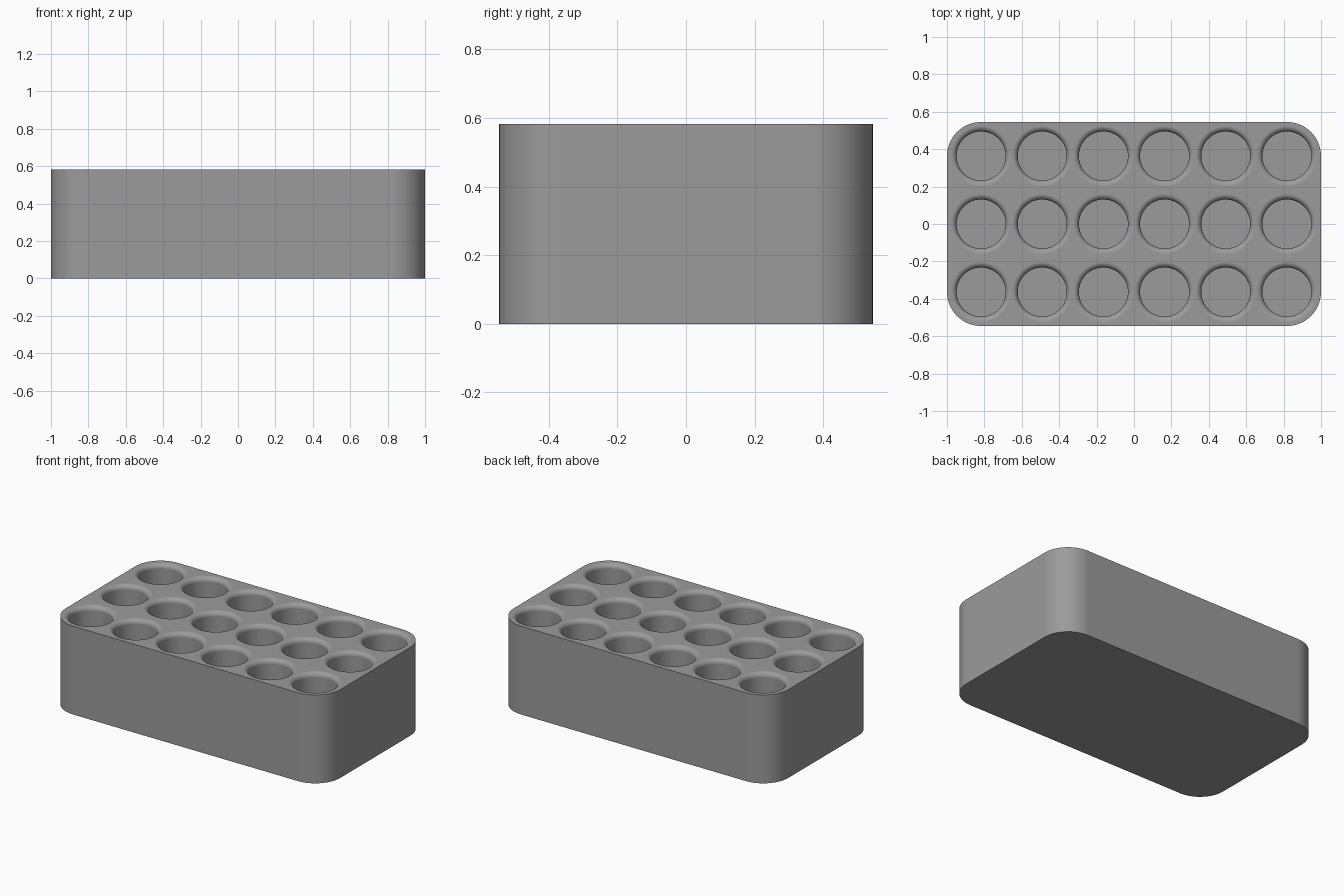
import bpy, bmesh, math

if "Cube" in bpy.data.objects:
    bpy.data.objects.remove(bpy.data.objects["Cube"], do_unlink=True)

HALF_X, HALF_Y, HEIGHT, CORNER = 1.0, 0.545, 0.582, 0.182
HOLE_R, FILLET, FLOOR = 0.131, 0.03, 0.037
STEP_X, STEP_Y = 0.327, 0.3636
SIDES, ARC = 64, 8

# Single grey plastic
grey = bpy.data.materials.new("grey plastic")
grey.use_nodes = True
colour = (0.33, 0.33, 0.33, 1)
grey.diffuse_color = colour
grey.node_tree.nodes["Principled BSDF"].inputs["Base Color"].default_value = colour


def make_object(name, bm):
    bmesh.ops.recalc_face_normals(bm, faces=bm.faces)
    mesh = bpy.data.meshes.new(name)
    bm.to_mesh(mesh)
    bm.free()
    mesh.materials.append(grey)
    obj = bpy.data.objects.new(name, mesh)
    bpy.context.collection.objects.link(obj)
    return obj


# Block: rounded rectangle pulled up to full height
bm = bmesh.new()
outline = []
for quarter, (sx, sy) in enumerate([(1, 1), (-1, 1), (-1, -1), (1, -1)]):
    for i in range(17):
        a = math.pi / 2 * (quarter + i / 16)
        outline.append(bm.verts.new((sx * (HALF_X - CORNER) + CORNER * math.cos(a),
                                     sy * (HALF_Y - CORNER) + CORNER * math.sin(a), 0)))
base = bm.faces.new(outline)
top = bmesh.ops.extrude_face_region(bm, geom=[base], use_keep_orig=True)["geom"]
bmesh.ops.translate(bm, vec=(0, 0, HEIGHT),
                    verts=[v for v in top if isinstance(v, bmesh.types.BMVert)])
block = make_object("holder_block", bm)

# Hole profile: flat floor, straight wall, rounded rim, straight exit above the block
profile = [(HOLE_R, FLOOR)]
for i in range(ARC + 1):
    a = math.pi / 2 * i / ARC
    profile.append((HOLE_R + FILLET * (1 - math.cos(a)),
                    HEIGHT - FILLET + FILLET * math.sin(a)))
profile.append((HOLE_R + FILLET, HEIGHT + 0.1))

# Cutter: a grid of lathed plugs
bm = bmesh.new()
for col in range(6):
    for row in range(3):
        cx, cy = (col - 2.5) * STEP_X, (row - 1) * STEP_Y
        rings = [[bm.verts.new((cx + r * math.cos(math.tau * s / SIDES),
                                cy + r * math.sin(math.tau * s / SIDES), z))
                  for s in range(SIDES)] for r, z in profile]
        bm.faces.new(rings[0][::-1])
        bm.faces.new(rings[-1])
        for low, high in zip(rings, rings[1:]):
            for s in range(SIDES):
                t = (s + 1) % SIDES
                bm.faces.new((low[s], low[t], high[t], high[s]))
cutter = make_object("hole_cutter", bm)
cutter.hide_render = True

# Sink the holes, then drop the cutter
cut = block.modifiers.new("holes", 'BOOLEAN')
cut.operation = 'DIFFERENCE'
cut.solver = 'EXACT'
cut.object = cutter
bpy.ops.object.select_all(action='DESELECT')
bpy.context.view_layer.objects.active = block
block.select_set(True)
bpy.ops.object.modifier_apply(modifier=cut.name)
bpy.data.objects.remove(cutter, do_unlink=True)

# Smooth walls and rims, keep the outer edges crisp
bpy.ops.object.shade_smooth_by_angle(angle=math.radians(30))
flat = block.modifiers.new("flat_top_shading", 'WEIGHTED_NORMAL')
flat.keep_sharp = True
